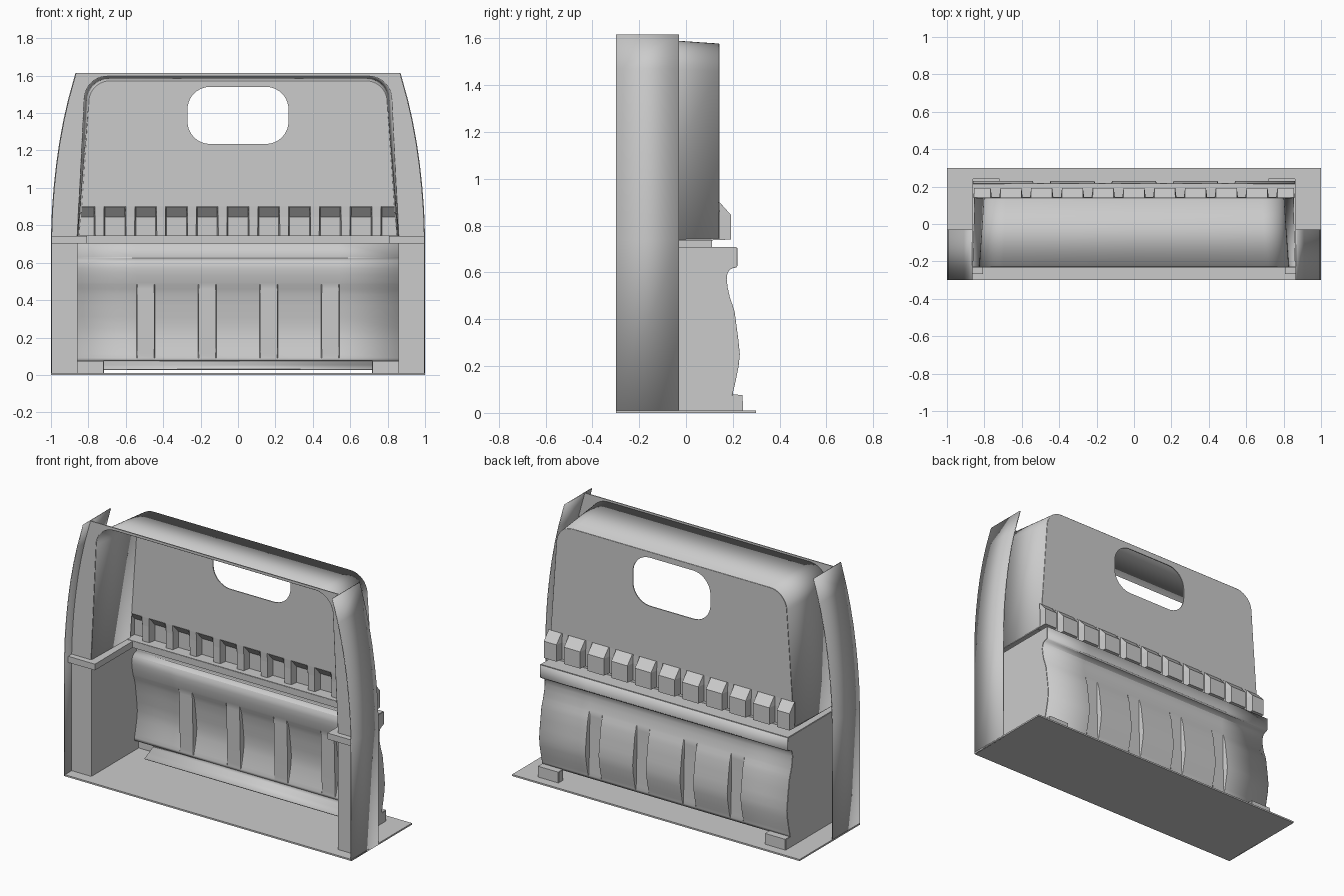
import bpy, bmesh, math

if "Cube" in bpy.data.objects:
    bpy.data.objects.remove(bpy.data.objects["Cube"])


def make(name, verts, faces, mirror=False, thick=0.006, smooth=False):
    """Sheet-metal style part: mesh, optional x mirror, thin wall."""
    me = bpy.data.meshes.new(name)
    bm = bmesh.new()
    vs = [bm.verts.new(v) for v in verts]
    for f in faces:
        bm.faces.new([vs[i] for i in f])
    bmesh.ops.recalc_face_normals(bm, faces=bm.faces)
    bm.to_mesh(me)
    bm.free()
    ob = bpy.data.objects.new(name, me)
    bpy.context.collection.objects.link(ob)
    if smooth:
        bpy.ops.object.select_all(action='DESELECT')
        ob.select_set(True)
        bpy.context.view_layer.objects.active = ob
        bpy.ops.object.shade_smooth_by_angle(angle=math.radians(30))
    if mirror:
        m = ob.modifiers.new("mirror", 'MIRROR')
        m.use_clip = True
    if thick:
        s = ob.modifiers.new("wall", 'SOLIDIFY')
        s.thickness = thick
        s.offset = 0
    return ob


def loft(name, sections, caps=False, **kw):
    """Join equal-length 3D point rows with quads."""
    n = len(sections[0])
    verts = [p for s in sections for p in s]
    faces = [(r * n + i, r * n + i + 1, (r + 1) * n + i + 1, (r + 1) * n + i)
             for r in range(len(sections) - 1) for i in range(n - 1)]
    if caps:
        faces += [tuple(range(n)), tuple(range(len(verts) - n, len(verts)))]
    return make(name, verts, faces, **kw)


def poly(name, pts, **kw):
    return make(name, pts, [tuple(range(len(pts)))], **kw)


def arc(cx, cz, r, a0, a1, n=10):
    return [(cx + r * math.cos(math.radians(a0 + (a1 - a0) * i / n)),
             cz + r * math.sin(math.radians(a0 + (a1 - a0) * i / n))) for i in range(n + 1)]


def at_x(x, prof):
    return [(x, y, z) for y, z in prof]


def at_y(y, prof):
    return [(x, y, z) for x, z in prof]


# base plate
bpy.ops.mesh.primitive_cube_add(size=1, location=(0, 0, 0.005))
base = bpy.context.object
base.name = "base_plate"
base.scale = (2, 0.6, 0.01)

# curved outer side walls
outline = [(0.997, 0.0), (0.997, 0.74), (0.992, 0.88), (0.983, 1.0), (0.97, 1.12),
           (0.953, 1.24), (0.931, 1.36), (0.906, 1.47), (0.866, 1.615)]
loft("side_wall", [at_y(-0.3, outline), at_y(-0.03, outline)], mirror=True, smooth=True)

# front flange around the opening
front_rim = [(0.86, 0.74)] + arc(0.70, 1.475, 0.125, 0, 90) + [(0, 1.60)]
poly("front_flange", at_y(-0.23, outline + [(0, 1.615)] + front_rim[::-1] + [(0.86, 0)]),
     mirror=True)

# upper tapered tub
back_rim = [(0.85, 0.74)] + arc(0.685, 1.46, 0.115, 0, 90) + [(0, 1.575)]
loft("upper_tub", [at_y(-0.23, front_rim), at_y(0.14, back_rim)], mirror=True, smooth=True)

# back panel with handle hole
hole = [(0, 1.54)] + arc(0.15, 1.42, 0.12, 90, 0) + arc(0.15, 1.355, 0.12, 0, -90) + [(0, 1.235)]
poly("back_panel", at_y(0.14, [(0, 0.9), (0.84, 0.9)] + back_rim[1:] +
                        [(x * 1.0 if x < 0.001 else x, z) for x, z in hole]), mirror=True)

# row of hollow chamfered teeth
tooth = [(0.14, 0.90), (0.19, 0.845), (0.19, 0.742), (0.11, 0.742)]
gap = [(0.14, 0.90), (0.143, 0.845), (0.143, 0.742), (0.11, 0.742)]
rows = [at_x(-0.855, gap), at_x(-0.853, tooth)]
for i in range(10):
    c = (i - 4.5) * 0.1645
    rows += [at_x(c - 0.028, tooth), at_x(c - 0.022, gap),
             at_x(c + 0.022, gap), at_x(c + 0.028, tooth)]
rows += [at_x(0.853, tooth), at_x(0.855, gap)]
loft("tooth_row", rows)

# groove running round the middle, seen as a rib from inside
ring = [  # outer top, inner, outer bottom in plan
    ((1.0, -0.23), (0.995, -0.265), (1.0, -0.23)),
    ((0.86, -0.23), (0.81, -0.265), (0.86, -0.23)),
    ((0.855, 0.115), (0.81, 0.11), (0.86, 0.215)),
    ((0, 0.115), (0, 0.11), (0, 0.215))]
loft("middle_groove", [[(*a, 0.74), (*b, 0.74), (*b, 0.705), (*c, 0.705)] for a, b, c in ring],
     mirror=True)

# lower wavy back wall with four flat recesses
wave = [(0.217, 0.705), (0.217, 0.63), (0.213, 0.624), (0.195, 0.62), (0.181, 0.61),
        (0.173, 0.592), (0.171, 0.57), (0.175, 0.535), (0.184, 0.495), (0.187, 0.485),
        (0.196, 0.46), (0.205, 0.43), (0.213, 0.37), (0.221, 0.31), (0.227, 0.25),
        (0.222, 0.20), (0.212, 0.15), (0.203, 0.11), (0.198, 0.09), (0.196, 0.075)]
flat = [(min(y, 0.187 + (0.485 - z) * 0.025) if 0.09 <= z <= 0.485 else y, z) for y, z in wave]
rows = [at_x(-0.86, wave)]
for c in (-0.4935, -0.1645, 0.1645, 0.4935):
    rows += [at_x(c - 0.048, wave), at_x(c - 0.044, flat),
             at_x(c + 0.044, flat), at_x(c + 0.048, wave)]
rows.append(at_x(0.86, wave))
loft("wavy_back", rows, smooth=True)

# lower inner side walls
poly("lower_side", at_x(0.86, [(-0.23, 0.01), (-0.23, 0.705)] + wave + [(0.196, 0.01)]),
     mirror=True)

# inward lip under the wavy wall
lip = [(0.196, 0.075), (0.175, 0.066), (0.145, 0.05), (0.1, 0.03)]
loft("bottom_lip", [at_x(-0.72, lip), at_x(0.72, lip)], smooth=True)

# hollow corner feet
foot = [(0.196, 0.01), (0.196, 0.075), (0.24, 0.075), (0.24, 0.01)]
loft("corner_foot", [at_x(0.72, foot[1:]), at_x(0.86, foot[1:])], mirror=True)
for nm, x in (("foot_inner_side", 0.72), ("foot_outer_side", 0.86)):
    poly(nm, at_x(x, foot), mirror=True)
